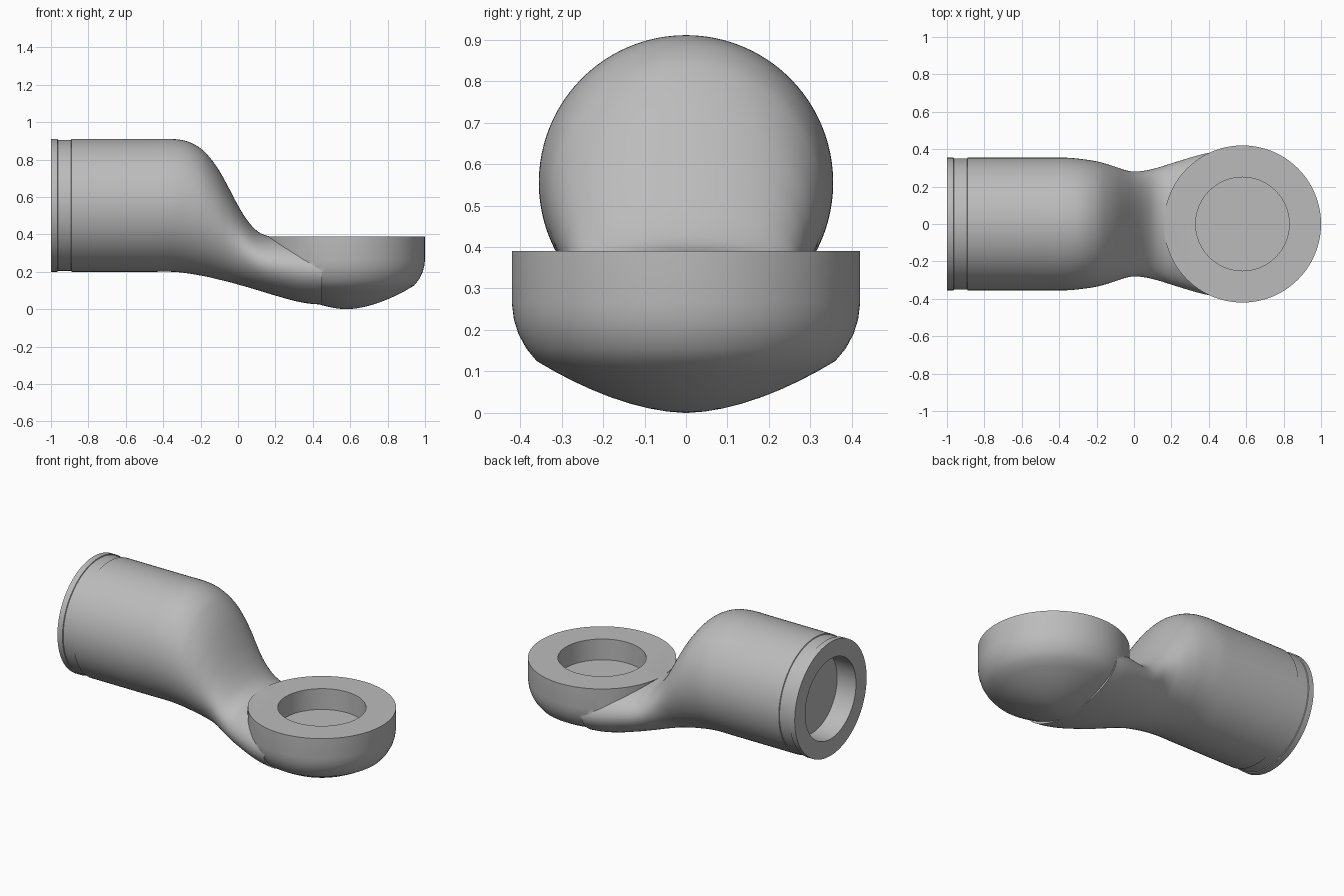
import bpy, bmesh, math
from mathutils import Matrix, Vector

cube = bpy.data.objects.get("Cube")
if cube:
    bpy.data.objects.remove(cube, do_unlink=True)

SEG = 96
CUP_X = 0.58

grey = bpy.data.materials.new("plain grey")
grey.use_nodes = True
colour = (0.5, 0.5, 0.5, 1)
grey.diffuse_color = colour
grey.node_tree.nodes["Principled BSDF"].inputs["Base Color"].default_value = colour


def skin(name, rings):
    """Closed solid made by joining rings of points and capping both ends."""
    bm = bmesh.new()
    loops = [[bm.verts.new(p) for p in ring] for ring in rings]
    for a, b in zip(loops, loops[1:]):
        for i in range(SEG):
            j = (i + 1) % SEG
            bm.faces.new((a[i], a[j], b[j], b[i]))
    bm.faces.new(loops[0][::-1])
    bm.faces.new(loops[-1])
    bmesh.ops.recalc_face_normals(bm, faces=bm.faces)
    mesh = bpy.data.meshes.new(name)
    bm.to_mesh(mesh)
    bm.free()
    obj = bpy.data.objects.new(name, mesh)
    bpy.context.collection.objects.link(obj)
    mesh.materials.append(grey)
    return obj


def angles():
    return [math.tau * i / SEG for i in range(SEG)]


def section(x, top, bottom, half_width):
    """Upright ellipse across the arm."""
    mid, rise = (top + bottom) / 2, (top - bottom) / 2
    return [(x, half_width * math.cos(a), mid + rise * math.sin(a)) for a in angles()]


def disc(radius, z):
    return [(CUP_X + radius * math.cos(a), radius * math.sin(a), z) for a in angles()]


def smooth_rows(rows, steps=5):
    """Catmull-Rom interpolation between rows of numbers."""
    rows = [Vector(r) for r in rows]
    padded = [rows[0]] + rows + [rows[-1]]
    out = []
    for p, a, b, n in zip(padded, padded[1:], padded[2:], padded[3:]):
        for k in range(steps):
            t = k / steps
            out.append(a + t / 2 * ((b - p) + t * (2 * p - 5 * a + 4 * b - n
                       + t * (3 * (a - b) + n - p))))
    return out + [rows[-1]]


def combine(target, other, operation):
    mod = target.modifiers.new(operation.lower(), 'BOOLEAN')
    mod.object, mod.operation, mod.solver = other, operation, 'EXACT'
    bpy.context.view_layer.objects.active = target
    bpy.ops.object.modifier_apply(modifier=mod.name)
    bpy.data.objects.remove(other, do_unlink=True)


# Tube end with its shallow groove: x, top, bottom, half width
tube = [(x, 0.555 + r, 0.555 - r, r) for x, r in
        ((-1, .355), (-.965, .355), (-.963, .35), (-.892, .35), (-.89, .355), (-.6, .355))]

# Arm sweeping down from the tube to the cup
neck = [
    (-.45, .91, .20, .355), (-.35, .91, .20, .354), (-.27, .897, .192, .346),
    (-.2, .86, .18, .335), (-.15, .81, .17, .322), (-.1, .74, .158, .306),
    (-.05, .65, .146, .289), (0, .555, .132, .28), (.05, .475, .118, .284),
    (.1, .42, .103, .294), (.15, .394, .088, .308), (.2, .388, .073, .324),
    (.3, .388, .045, .355), (.38, .388, .03, .376), (.45, .387, .025, .388),
]
body = skin("elbow_connector",
            [section(*r) for r in tube] + [section(*r) for r in smooth_rows(neck)])

# Round cup with a shallow domed underside
dome = [(.36 * k / 8, .125 * (k / 8) ** 1.75) for k in range(1, 9)]
side = [(.385, .155), (.404, .19), (.415, .225), (.42, .265), (.42, .39)]
cup = skin("cup", [disc(.004, 0)] + [disc(r, z) for r, z in dome + side])
combine(body, cup, 'UNION')

# Round pockets in the cup and in the tube end
cup_pocket = skin("cup_pocket", [disc(.25, .26), disc(.25, .6)])
combine(body, cup_pocket, 'DIFFERENCE')
tube_pocket = skin("tube_pocket", [section(x, .805, .305, .25) for x in (-1.2, -.87)])
combine(body, tube_pocket, 'DIFFERENCE')

bpy.ops.object.select_all(action='DESELECT')
body.select_set(True)
bpy.context.view_layer.objects.active = body
bpy.ops.object.shade_smooth_by_angle(angle=math.radians(30))
